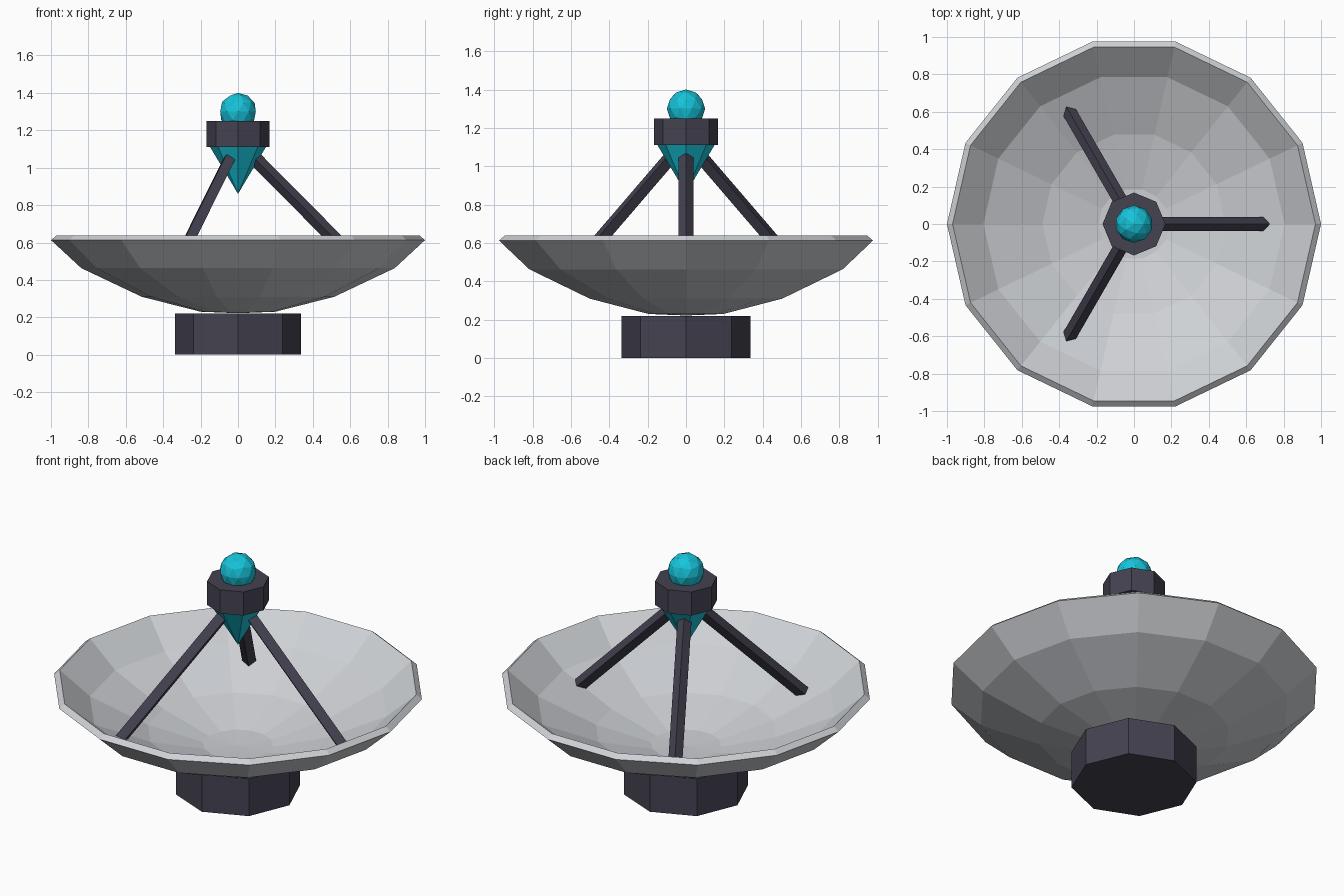
import bpy, bmesh
from math import cos, sin, pi
from mathutils import Vector

cube = bpy.data.objects.get("Cube")
if cube:
    bpy.data.objects.remove(cube, do_unlink=True)


def material(name, colour):
    m = bpy.data.materials.new(name)
    m.use_nodes = True
    m.diffuse_color = (*colour, 1)
    m.node_tree.nodes["Principled BSDF"].inputs["Base Color"].default_value = (*colour, 1)
    return m


shell_grey = material("shell_grey", (0.62, 0.64, 0.67))
dark_metal = material("dark_metal", (0.058, 0.054, 0.08))
cyan = material("cyan", (0.008, 0.55, 0.70))


def finish(name, bm, mat):
    bmesh.ops.recalc_face_normals(bm, faces=bm.faces)
    mesh = bpy.data.meshes.new(name)
    bm.to_mesh(mesh)
    bm.free()
    mesh.materials.append(mat)
    obj = bpy.data.objects.new(name, mesh)
    bpy.context.collection.objects.link(obj)
    return obj


def lathe(name, profile, sides, mat):
    """Turn a (radius, height) profile about z; radius 0 closes to a point."""
    bm = bmesh.new()
    rings = []
    for r, z in profile:
        if r == 0:
            rings.append([bm.verts.new((0, 0, z))] * sides)
        else:
            angles = [2 * pi * i / sides for i in range(sides)]
            rings.append([bm.verts.new((r * cos(a), r * sin(a), z)) for a in angles])
    for low, high in zip(rings, rings[1:]):
        for i in range(sides):
            j = (i + 1) % sides
            corners = dict.fromkeys((low[i], low[j], high[j], high[i]))
            bm.faces.new(list(corners))
    return finish(name, bm, mat)


def strut(name, start, end, radius, mat):
    """Four-sided bar with a ridge along its top."""
    bm = bmesh.new()
    along = (end - start).normalized()
    side = along.cross(Vector((0, 0, 1))).normalized()
    up = side.cross(along)
    offsets = [d * radius for d in (side, up, -side, -up)]
    a, b = ([bm.verts.new(p + o) for o in offsets] for p in (start, end))
    for i in range(4):
        j = (i + 1) % 4
        bm.faces.new((a[i], a[j], b[j], b[i]))
    bm.faces.new(a)
    bm.faces.new(b)
    return finish(name, bm, mat)


# Pedestal
lathe("base", [(0, 0), (0.337, 0), (0.337, 0.22), (0, 0.22)], 8, dark_metal)

# Dish shell: outer skin, slanted rim, inner skin
outer = [(0, 0.222), (0.2, 0.23), (0.515, 0.31), (0.838, 0.463), (1.0, 0.613)]
inner = [(0.97, 0.638), (0.805, 0.495), (0.49, 0.35), (0.19, 0.27), (0, 0.262)]
lathe("dish", outer + inner, 14, shell_grey)

# Three support struts
for i in range(3):
    a = 2 * pi * i / 3
    out = Vector((cos(a), sin(a), 0))
    strut(f"strut_{i + 1}", out * 0.698 + Vector((0, 0, 0.437)),
          out * 0.095 + Vector((0, 0, 1.045)), 0.038, dark_metal)

# Receiver head: feed cone, hub and ball
lathe("feed_cone", [(0, 0.86), (0.15, 1.112), (0, 1.112)], 8, cyan)
lathe("hub", [(0, 1.11), (0.168, 1.11), (0.168, 1.25), (0, 1.25)], 8, dark_metal)
ball = bmesh.new()
bmesh.ops.create_icosphere(ball, subdivisions=2, radius=0.1)
bmesh.ops.translate(ball, verts=ball.verts, vec=(0, 0, 1.3))
finish("ball", ball, cyan)
